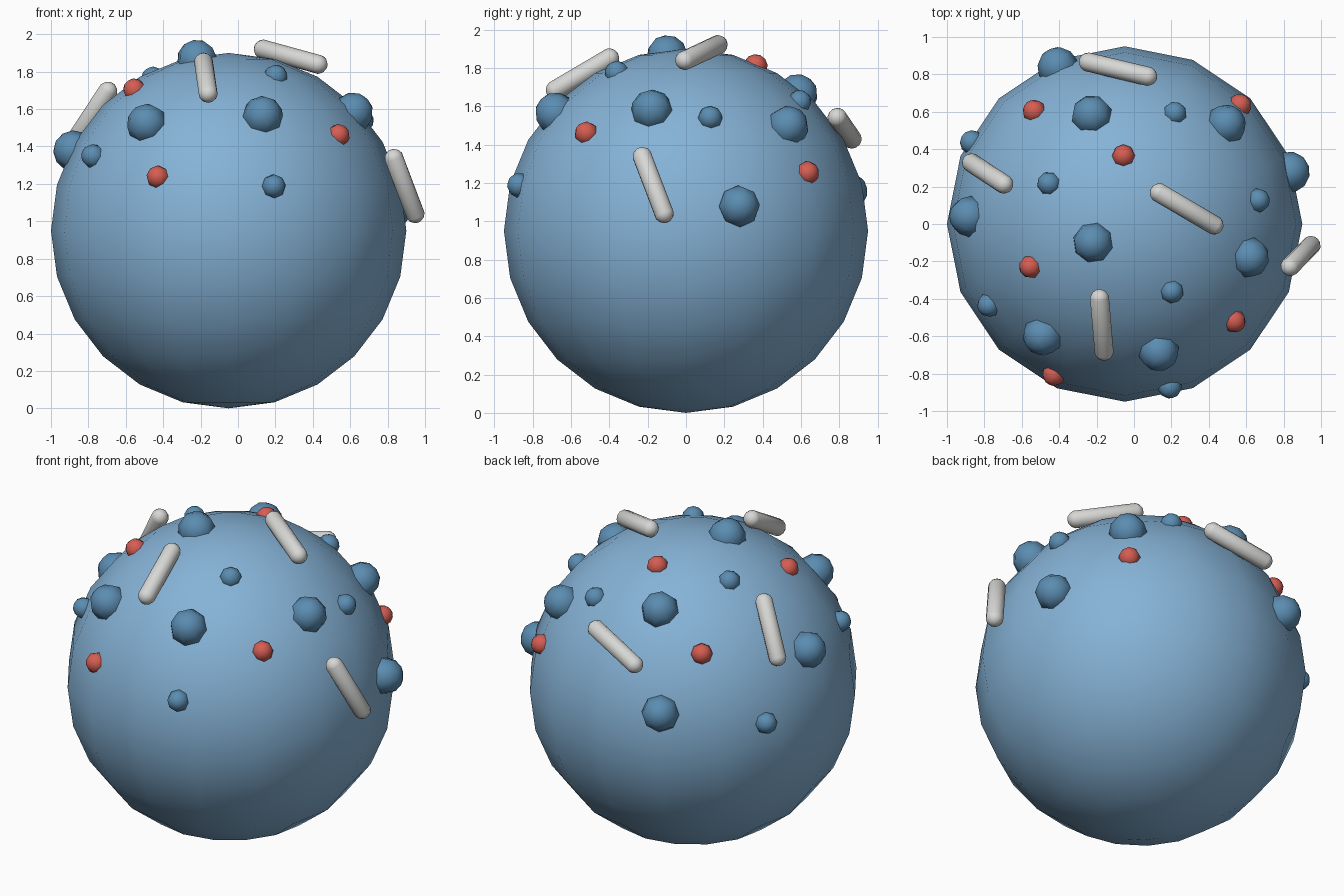
import bpy, bmesh
from math import sqrt
from mathutils import Vector, Matrix

if "Cube" in bpy.data.objects:
    bpy.data.objects.remove(bpy.data.objects["Cube"])

C = Vector((-0.05, 0, 0.95))   # centre of the big ball
R = 0.95


def material(name, rgb):
    m = bpy.data.materials.new(name)
    m.diffuse_color = (*rgb, 1)
    m.use_nodes = True
    m.node_tree.nodes["Principled BSDF"].inputs["Base Color"].default_value = m.diffuse_color
    return m


light_blue = material("light blue", (0.235, 0.445, 0.67))
dark_blue = material("mid blue", (0.105, 0.265, 0.44))
red = material("coral red", (0.66, 0.11, 0.085))
grey = material("light grey", (0.68, 0.68, 0.67))


def ball(name, mat, r, segs, rings, matrix, stretch=0.0):
    """Smooth ball; stretch pulls the two halves apart into a capsule."""
    bm = bmesh.new()
    bmesh.ops.create_uvsphere(bm, u_segments=segs, v_segments=rings, radius=r)
    for v in bm.verts:
        if stretch:
            v.co.z += stretch if v.co.z > 0 else -stretch
    for f in bm.faces:
        f.smooth = True
    bm.transform(matrix)
    me = bpy.data.meshes.new(name)
    bm.to_mesh(me)
    bm.free()
    me.materials.append(mat)
    ob = bpy.data.objects.new(name, me)
    bpy.context.collection.objects.link(ob)


def bump(name, mat, r, x, y):
    """Knob pushed into the upper surface above the point x, y, pole outwards."""
    dx, dy = x - C.x, y - C.y
    n = Vector((dx, dy, sqrt(max(0.0, 0.94 ** 2 - dx * dx - dy * dy)))).normalized()
    rot = n.to_track_quat('Z', 'Y').to_matrix().to_4x4()
    ball(name, mat, r, 8, 6, Matrix.Translation(C + n * (R - 0.018)) @ rot)


def rod(name, a, b, r=0.052):
    a, b = Vector(a), Vector(b)
    rot = (b - a).to_track_quat('Z', 'Y').to_matrix().to_4x4()
    ball(name, grey, r, 12, 7, Matrix.Translation((a + b) / 2) @ rot, (b - a).length / 2)


# Main body
ball("body", light_blue, R, 16, 12, Matrix.Translation(C))

# Large knobs
for x, y in [(-.22, -.10), (.62, -.18), (-.227, .585), (-.49, -.60), (.134, -.685),
             (.495, .535), (.838, .28), (-.885, .04), (-.41, .844)]:
    bump("large_knob", dark_blue, 0.11, x, y)

# Small knobs
for x, y in [(-.457, .217), (.22, .595), (.668, .127), (.204, -.363),
             (-.78, -.436), (.193, -.876), (-.873, .44)]:
    bump("small_knob", dark_blue, 0.065, x, y)

# Red knobs
for x, y in [(-.537, .607), (.57, .638), (-.056, .366), (-.557, -.23),
             (.54, -.523), (-.43, -.81)]:
    bump("red_knob", red, 0.063, x, y)

# Grey rods lying on the surface (end centres)
for a, b in [((-.184, -.40, 1.85), (-.16, -.68, 1.685)),
             ((.136, .166, 1.92), (.427, -.005, 1.84)),
             ((-.243, .865, 1.43), (.072, .79, 1.54)),
             ((-.868, .326, 1.435), (-.697, .214, 1.695)),
             ((.835, -.227, 1.335), (.946, -.115, 1.042))]:
    rod("rod", a, b)
